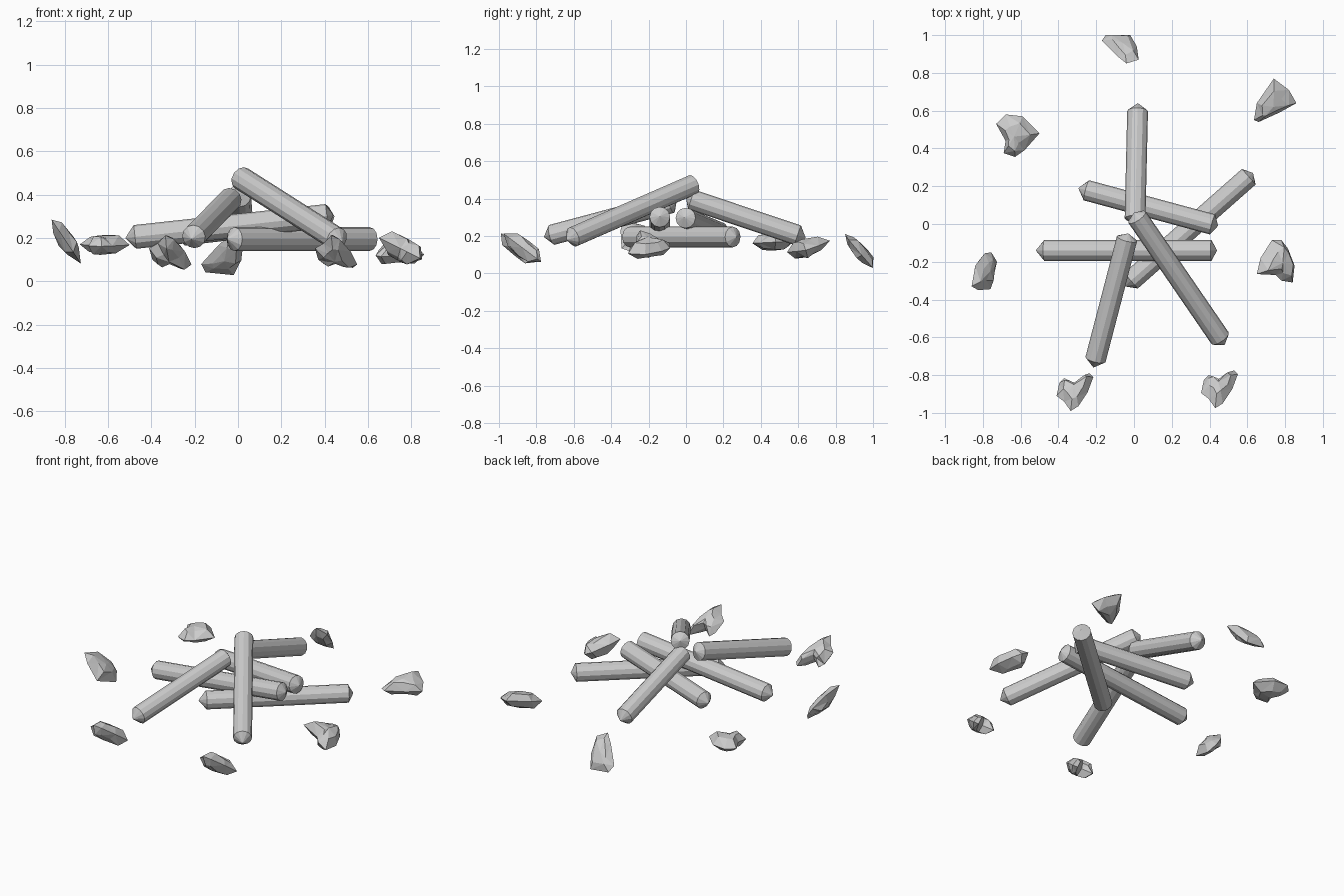
import bpy, bmesh, random
from math import cos, sin, tau
from mathutils import Vector

if "Cube" in bpy.data.objects:
    bpy.data.objects.remove(bpy.data.objects["Cube"])

random.seed(4)
R, SIDES = 0.055, 12


def make_object(name, bm):
    bmesh.ops.recalc_face_normals(bm, faces=bm.faces)
    mesh = bpy.data.meshes.new(name)
    bm.to_mesh(mesh)
    bm.free()
    bpy.context.collection.objects.link(bpy.data.objects.new(name, mesh))


def loft(bm, start, rings, end):
    """Skin rings of points and close both ends with a fan."""
    a, b = bm.verts.new(start), bm.verts.new(end)
    loops = [[bm.verts.new(p) for p in r] for r in rings]
    n = len(loops[0])
    for i in range(n):
        j = (i + 1) % n
        bm.faces.new((a, loops[0][j], loops[0][i]))
        bm.faces.new((b, loops[-1][i], loops[-1][j]))
        for lo, hi in zip(loops, loops[1:]):
            bm.faces.new((lo[i], lo[j], hi[j], hi[i]))


def log(name, p, q, tip_p=0.045, tip_q=0.03):
    """Faceted log between two tips, with low conical ends."""
    p, q = Vector(p), Vector(q)
    d = (q - p).normalized()
    side = d.cross(Vector((0, 0, 1))).normalized()
    up = side.cross(d)
    ring = [side * R * cos(tau * i / SIDES) + up * R * sin(tau * i / SIDES)
            for i in range(SIDES)]
    bm = bmesh.new()
    loft(bm, p, [[p + d * tip_p + v for v in ring],
                 [q - d * tip_q + v for v in ring]], q)
    make_object(name, bm)


def rock(name, outline, z, slope_x, slope_y, h):
    """Jagged stone: plan outline laid on a tilted plane and thickened."""
    cx = sum(x for x, y in outline) / len(outline)
    cy = sum(y for x, y in outline) / len(outline)
    c = Vector((cx, cy, z))
    n = Vector((-slope_x, -slope_y, 1)).normalized()
    rim = [Vector((x - cx, y - cy, slope_x * (x - cx) + slope_y * (y - cy)))
           for x, y in outline]

    def ring(offset):
        return [c + v * random.uniform(0.45, 0.7) + n * offset * random.uniform(0.65, 1)
                for v in rim]
    bm = bmesh.new()
    loft(bm, c - n * h, [ring(-h), [c + v for v in rim], ring(h)], c + n * h)
    bmesh.ops.triangulate(bm, faces=bm.faces)
    make_object(name, bm)


# Logs: three lying low, three leaning up to the middle
log("base_log_left_right", (-0.52, -0.14, 0.20), (0.44, -0.14, 0.305))
log("base_log_rear", (-0.295, 0.19, 0.215), (0.445, -0.01, 0.30))
log("base_log_diagonal", (-0.05, -0.33, 0.195), (0.63, 0.27, 0.195))
log("leaning_log_back", (0.02, 0.64, 0.19), (0.005, 0.0, 0.405))
log("leaning_log_front", (-0.215, -0.76, 0.195), (-0.03, -0.05, 0.385))
log("leaning_log_front_right", (0.48, -0.64, 0.18), (0.0, 0.06, 0.485))

# Ring of stones
rock("stone_back", [(-0.17, 0.97), (-0.15, 1.0), (-0.02, 1.0), (0.015, 0.94),
                    (0.025, 0.87), (-0.04, 0.85), (-0.09, 0.89)], 0.115, -0.1, -1.2, 0.035)
rock("stone_back_right", [(0.74, 0.77), (0.82, 0.71), (0.86, 0.64), (0.77, 0.59),
                          (0.66, 0.54), (0.635, 0.55), (0.65, 0.64)], 0.135, -0.1, 0.3, 0.05)
rock("stone_back_left", [(-0.73, 0.53), (-0.68, 0.58), (-0.59, 0.57), (-0.50, 0.48),
                         (-0.58, 0.39), (-0.63, 0.355), (-0.69, 0.375),
                         (-0.68, 0.44)], 0.167, 0.0, 0.05, 0.045)
rock("stone_left", [(-0.86, -0.33), (-0.84, -0.22), (-0.79, -0.155), (-0.755, -0.15),
                    (-0.725, -0.20), (-0.76, -0.345), (-0.825, -0.35)], 0.185, -1.5, 0.0, 0.04)
rock("stone_right", [(0.73, -0.085), (0.78, -0.085), (0.815, -0.13), (0.85, -0.22),
                     (0.84, -0.31), (0.78, -0.30), (0.75, -0.27), (0.65, -0.265),
                     (0.67, -0.18)], 0.145, -0.5, 0.0, 0.055)
front = [(-0.41, -0.91), (-0.395, -0.84), (-0.37, -0.815), (-0.315, -0.85),
         (-0.235, -0.79), (-0.215, -0.81), (-0.245, -0.89), (-0.295, -0.965),
         (-0.335, -0.99), (-0.37, -0.94)]
for label, dx, dy in (("left", 0, 0), ("right", 0.765, 0.015)):
    rock("stone_front_" + label, [(x + dx, y + dy) for x, y in front],
         0.13, 0.0, -0.75, 0.05)
